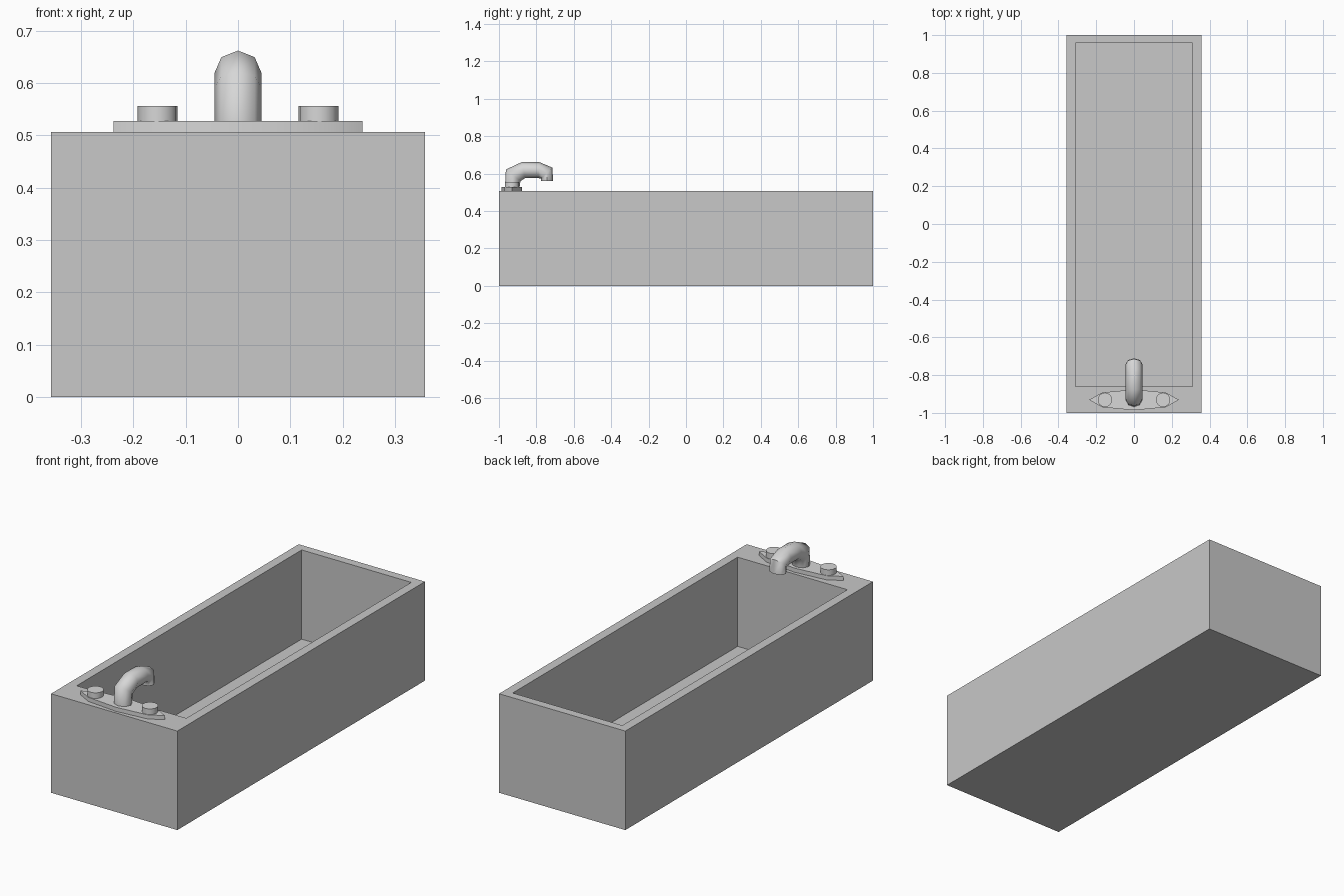
import bpy, bmesh, math

if "Cube" in bpy.data.objects:
    bpy.data.objects.remove(bpy.data.objects["Cube"])


def material(name, v):
    m = bpy.data.materials.new(name)
    m.diffuse_color = (v, v, v, 1)
    m.use_nodes = True
    m.node_tree.nodes["Principled BSDF"].inputs["Base Color"].default_value = m.diffuse_color
    return m


enamel = material("grey enamel", 0.58)
metal = material("light metal", 0.68)


def make(name, bm, mat, smooth=None):
    bmesh.ops.recalc_face_normals(bm, faces=bm.faces)
    me = bpy.data.meshes.new(name)
    bm.to_mesh(me)
    bm.free()
    ob = bpy.data.objects.new(name, me)
    bpy.context.collection.objects.link(ob)
    me.materials.append(mat)
    if smooth:
        bpy.ops.object.select_all(action='DESELECT')
        ob.select_set(True)
        bpy.context.view_layer.objects.active = ob
        bpy.ops.object.shade_smooth_by_angle(angle=math.radians(smooth))
    return ob


def loft(bm, rings, cap_start=True, cap_end=True):
    loops = [[bm.verts.new(p) for p in r] for r in rings]
    for a, b in zip(loops, loops[1:]):
        n = len(a)
        for i in range(n):
            bm.faces.new((a[i], a[(i + 1) % n], b[(i + 1) % n], b[i]))
    if cap_start:
        bm.faces.new(loops[0][::-1])
    if cap_end:
        bm.faces.new(loops[-1])


def rect(x, y0, y1, z):
    return [(-x, y0, z), (x, y0, z), (x, y1, z), (-x, y1, z)]


def ellipse(cx, cy, rx, ry, z, n):
    return [(cx + rx * math.cos(2 * math.pi * i / n),
             cy + ry * math.sin(2 * math.pi * i / n), z) for i in range(n)]


# tub: outer walls, rim, inner walls and floor in one shell
bm = bmesh.new()
loft(bm, [rect(0.357, -1, 1, 0), rect(0.357, -1, 1, 0.506),
          rect(0.31, -0.86, 0.957, 0.506), rect(0.31, -0.86, 0.957, 0.05)])
make("tub", bm, enamel)

# pointed tap plate
bm = bmesh.new()
loft(bm, [ellipse(0, -0.931, 0.238, 0.055, z, 8) for z in (0.506, 0.527)])
make("tap_plate", bm, metal, 60)

# two knobs
for name, x in (("left_knob", -0.154), ("right_knob", 0.154)):
    bm = bmesh.new()
    loft(bm, [ellipse(x, -0.931, 0.038, 0.038, z, 16) for z in (0.527, 0.556)])
    make(name, bm, metal, 60)

# spout: eight-sided rings between outer and inner bend points (y, z)
bends = [((-0.968, 0.527), (-0.89, 0.527)), ((-0.963, 0.622), (-0.885, 0.56)),
         ((-0.877, 0.662), (-0.86, 0.576)), ((-0.786, 0.662), (-0.79, 0.576)),
         ((-0.714, 0.632), (-0.775, 0.573)), ((-0.711, 0.56), (-0.775, 0.56))]
rings = []
for (oy, oz), (iy, iz) in bends:
    ring = []
    for i in range(8):
        a = math.pi * i / 4
        t = (1 - math.cos(a)) / 2
        ring.append((0.045 * math.sin(a), oy + (iy - oy) * t, oz + (iz - oz) * t))
    rings.append(ring)
bm = bmesh.new()
loft(bm, rings)
make("spout", bm, metal, 60)
